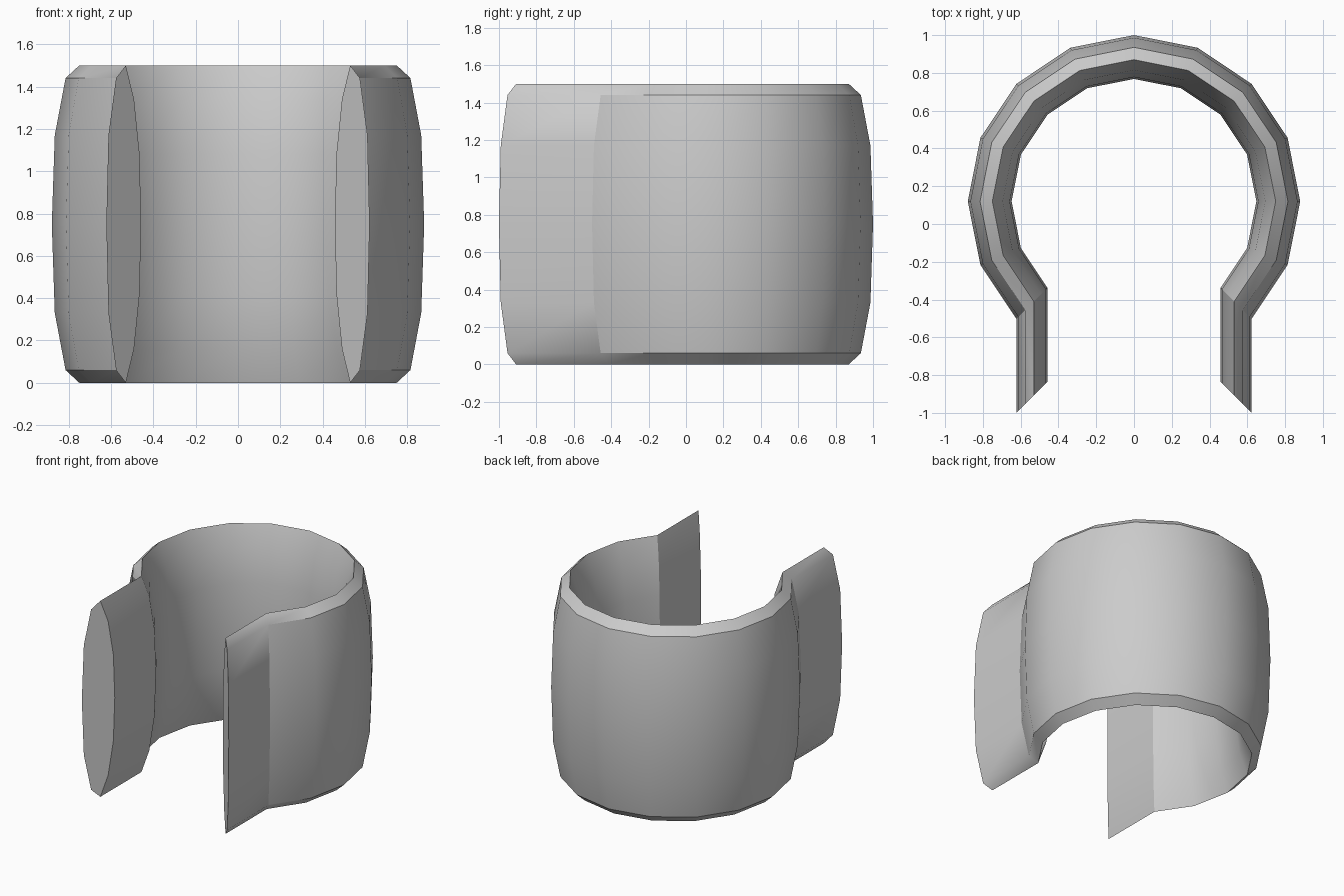
import bpy, bmesh, math

if "Cube" in bpy.data.objects:
    bpy.data.objects.remove(bpy.data.objects["Cube"])

CENTRE_Y = 0.12      # centre of the round part
LEG = 0.498          # length of the straight ends
STEPS = 12           # 22.5 degree facets over 270 degrees

# Barrel-shaped cross-section as (radius, height), top half mirrored to the bottom
outer = [(0.88, 0.75), (0.866, 1.17), (0.815, 1.44)]
inner = [(0.695, 1.34), (0.658, 1.08), (0.648, 0.75)]
top = outer + [(0.75, 1.5)] + inner
profile = top + [(r, 1.5 - z) for r, z in reversed(top[1:-1])]

bm = bmesh.new()


def section(angle, drop=0.0):
    """One radial copy of the cross-section, optionally moved forward."""
    c, s = math.cos(angle), math.sin(angle)
    return [bm.verts.new((r * c, CENTRE_Y + r * s - drop, z)) for r, z in profile]


# Straight end, open ring, straight end
angles = [math.radians(-45 + 22.5 * i) for i in range(STEPS + 1)]
rings = [section(angles[0], LEG)]
rings += [section(a) for a in angles]
rings.append(section(angles[-1], LEG))

n = len(profile)
for a, b in zip(rings, rings[1:]):
    for i in range(n):
        j = (i + 1) % n
        bm.faces.new((a[i], a[j], b[j], b[i]))

# Slanted end caps
bm.faces.new(rings[0])
bm.faces.new(rings[-1])
bmesh.ops.recalc_face_normals(bm, faces=bm.faces[:])

mesh = bpy.data.meshes.new("open_cuff")
bm.to_mesh(mesh)
bm.free()
cuff = bpy.data.objects.new("open_cuff", mesh)
bpy.context.collection.objects.link(cuff)

# Smooth barrel with crisp rims and bends
bpy.context.view_layer.objects.active = cuff
cuff.select_set(True)
bpy.ops.object.shade_smooth_by_angle(angle=math.radians(30))
